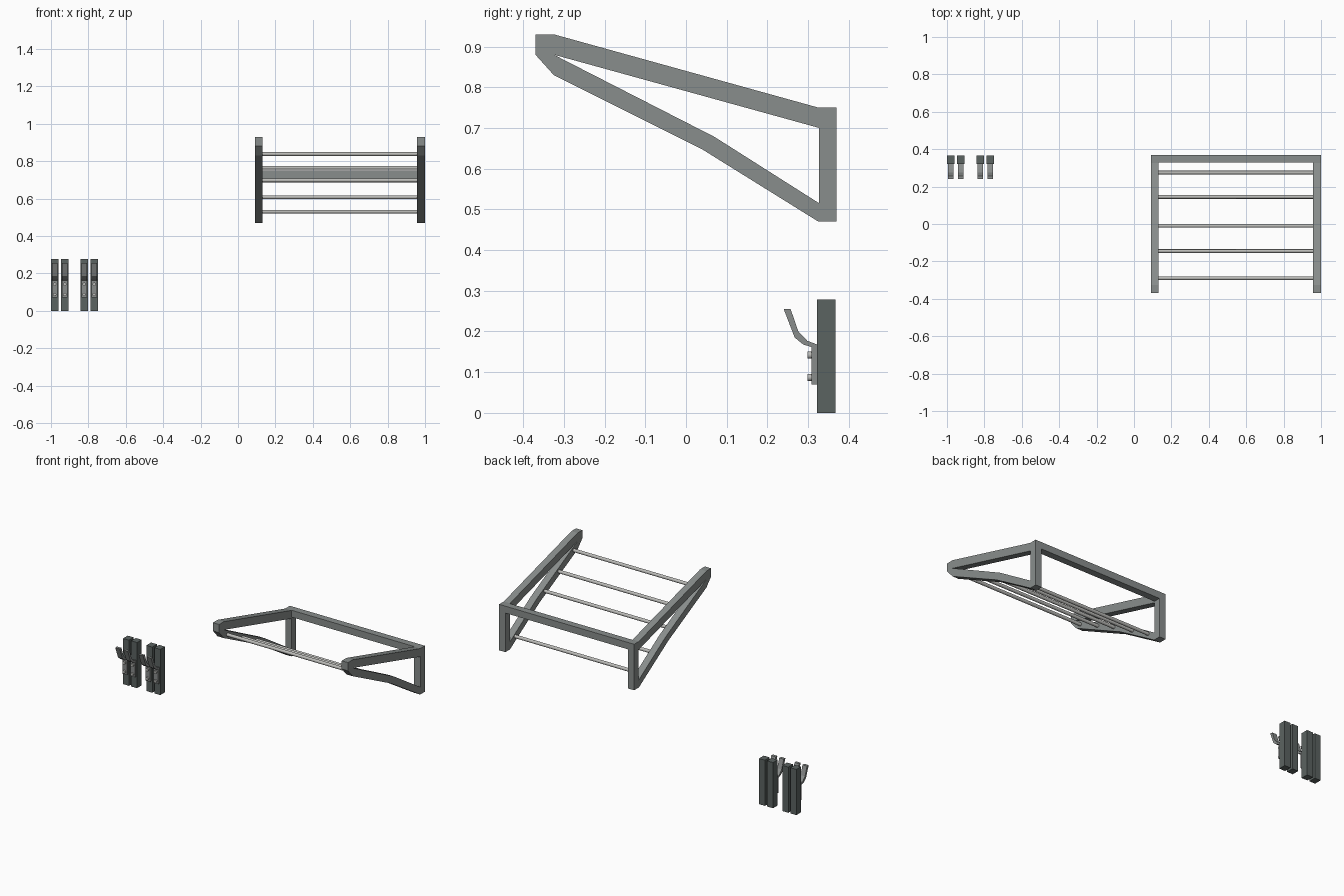
import bpy, bmesh, math
from mathutils import Matrix, Vector

if "Cube" in bpy.data.objects:
    bpy.data.objects.remove(bpy.data.objects["Cube"])


def material(name, c):
    m = bpy.data.materials.new(name)
    m.diffuse_color = (*c, 1)
    m.use_nodes = True
    m.node_tree.nodes["Principled BSDF"].inputs["Base Color"].default_value = m.diffuse_color
    return m


FRAME = material("frame grey", (0.25, 0.27, 0.265))
BOARD = material("dark board grey", (0.105, 0.125, 0.12))
HOOK = material("hook grey", (0.25, 0.265, 0.26))
STEEL = material("light steel", (0.5, 0.5, 0.48))


def finish(name, bm, mat):
    bmesh.ops.recalc_face_normals(bm, faces=bm.faces)
    me = bpy.data.meshes.new(name)
    bm.to_mesh(me)
    bm.free()
    me.materials.append(mat)
    ob = bpy.data.objects.new(name, me)
    bpy.context.collection.objects.link(ob)
    return ob


def box(name, x0, x1, y0, y1, z0, z1, mat):
    bm = bmesh.new()
    bmesh.ops.create_cube(bm, size=1)
    for v in bm.verts:
        v.co = Vector(((x0 + x1) / 2 + v.co.x * (x1 - x0),
                       (y0 + y1) / 2 + v.co.y * (y1 - y0),
                       (z0 + z1) / 2 + v.co.z * (z1 - z0)))
    return finish(name, bm, mat)


def extrude_x(name, quads, x0, x1, mat):
    """Extrude a sheet of joined y-z polygons from x0 to x1."""
    bm = bmesh.new()
    for q in quads:
        bm.faces.new([bm.verts.new((x0, y, z)) for y, z in q])
    bmesh.ops.remove_doubles(bm, verts=bm.verts, dist=1e-5)
    r = bmesh.ops.extrude_face_region(bm, geom=bm.faces[:], use_keep_orig=True)
    for v in r["geom"]:
        if isinstance(v, bmesh.types.BMVert):
            v.co.x = x1
    return finish(name, bm, mat)


def cylinder(name, centre, radius, depth, axis, mat, sides=16):
    bm = bmesh.new()
    bmesh.ops.create_cone(bm, cap_ends=True, segments=sides, radius1=radius,
                          radius2=radius, depth=depth)
    rot = Matrix.Rotation(math.pi / 2, 4, 'Y' if axis == 'X' else 'X')
    bm.transform(Matrix.Translation(centre) @ rot)
    for f in bm.faces:
        f.smooth = len(f.verts) == 4
    for e in bm.edges:
        e.smooth = all(len(f.verts) == 4 for f in e.link_faces)
    return finish(name, bm, mat)


# Side frames: outer and inner outlines bridged into a ring
outer = [(-0.37, 0.93), (-0.325, 0.93), (0.325, 0.75), (0.37, 0.75),
         (0.37, 0.47), (0.325, 0.47), (0.042, 0.646), (-0.325, 0.83), (-0.37, 0.88)]
tip, top, low, bend = (-0.325, 0.88), (0.327, 0.70), (0.327, 0.515), (0.07, 0.678)
o = outer
ring = [[o[0], o[1], tip], [o[1], o[2], top, tip], [o[2], o[3], top],
        [o[3], o[4], low, top], [o[4], o[5], low], [o[5], o[6], bend, low],
        [o[6], o[7], tip, bend], [o[7], o[8], tip], [o[8], o[0], tip]]
for side, x in (("left", 0.09), ("right", 0.958)):
    extrude_x(side + "_side_frame", ring, x, x + 0.042, FRAME)

# Rear rail and hanging rods
box("rear_rail", 0.132, 0.958, 0.328, 0.37, 0.708, 0.75, FRAME)
for i, (y, z) in enumerate([(0.275, 0.53), (0.145, 0.607), (-0.01, 0.697),
                            (-0.145, 0.765), (-0.29, 0.838)]):
    cylinder(f"hanging_rod_{i + 1}", (0.545, y, z), 0.01, 0.83, 'X', STEEL)

# Hook boards in two pairs, each with a bent hook and two screws
h_up = [(0.322, 0.07), (0.322, 0.168), (0.298, 0.177), (0.276, 0.2), (0.257, 0.255)]
h_dn = [(0.308, 0.07), (0.308, 0.162), (0.288, 0.168), (0.267, 0.185), (0.24, 0.255)]
hook = [[h_up[i], h_up[i + 1], h_dn[i + 1], h_dn[i]] for i in range(4)]
for i, x in enumerate((-0.98, -0.926, -0.823, -0.769)):
    box(f"wall_board_{i + 1}", x - 0.02, x + 0.02, 0.322, 0.367, 0, 0.278, BOARD)
    extrude_x(f"hook_{i + 1}", hook, x - 0.015, x + 0.015, HOOK)
    for n, z in (("lower", 0.087), ("upper", 0.142)):
        cylinder(f"{n}_screw_{i + 1}", (x, 0.305, z), 0.009, 0.012, 'Y', STEEL, 12)
